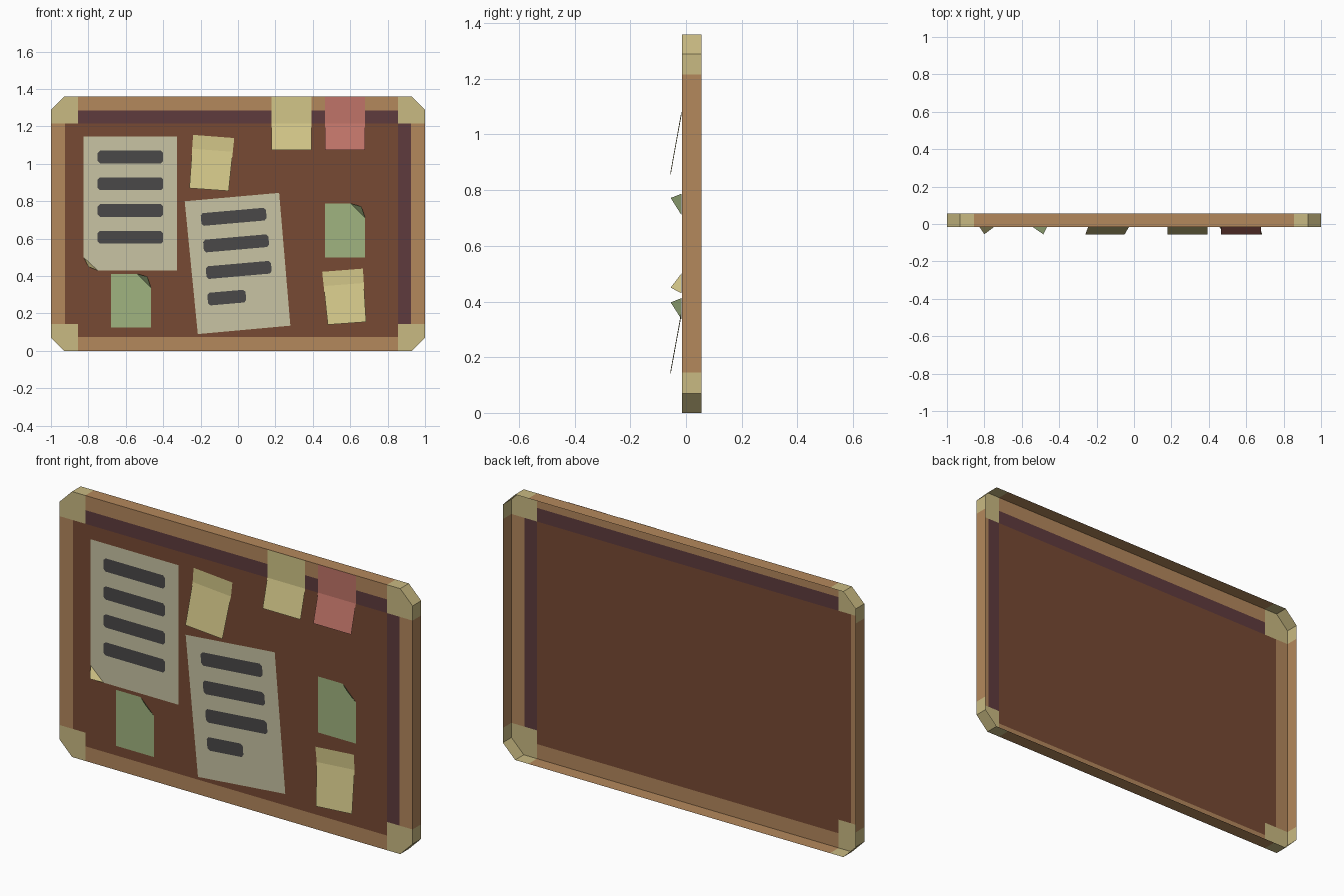
import bpy, bmesh, math
from mathutils import Vector

if "Cube" in bpy.data.objects:
    bpy.data.objects.remove(bpy.data.objects["Cube"])

FRONT, BACK, H = -0.015, 0.055, 1.36


def mat(name, hexcol):
    m = bpy.data.materials.new(name)
    c = [int(hexcol[i:i + 2], 16) / 255 for i in (0, 2, 4)]
    m.diffuse_color = [v / 12.92 if v <= 0.04045 else ((v + 0.055) / 1.055) ** 2.4 for v in c] + [1]
    m.use_nodes = True
    m.node_tree.nodes["Principled BSDF"].inputs["Base Color"].default_value = m.diffuse_color
    return m


wood = mat("frame wood", "B4885C")
brass = mat("pale corner", "C9BA82")
cork = mat("brown board", "774A33")
shade = mat("plum band", "5F3B3D")
paper = mat("paper", "C8C4A4")
ink = mat("dark ink", "4A4848")
yellow = mat("yellow note", "D2C688")
pink = mat("pink note", "C07468")
green = mat("green note", "A0B480")


def finish(bm, name, mats):
    me = bpy.data.meshes.new(name)
    bm.to_mesh(me)
    bm.free()
    for m in mats:
        me.materials.append(m)
    ob = bpy.data.objects.new(name, me)
    bpy.context.collection.objects.link(ob)
    return ob


def faces(name, polys, m):
    """Thin sheet made of polygons that face the front (-y)."""
    bm = bmesh.new()
    for p in polys:
        f = bm.faces.new([bm.verts.new(v) for v in p])
        f.normal_update()
        if f.normal.y > 0:
            f.normal_flip()
    bmesh.ops.remove_doubles(bm, verts=bm.verts[:], dist=1e-5)
    return finish(bm, name, [m])


# Board: clipped-corner front plate with side walls, open at the back
bm = bmesh.new()
c = 0.07
outline = [(-1 + c, 0), (1 - c, 0), (1, c), (1, H - c), (1 - c, H), (-1 + c, H), (-1, H - c), (-1, c)]
plate = bm.faces.new([bm.verts.new((x, FRONT, z)) for x, z in outline])
ext = bmesh.ops.extrude_edge_only(bm, edges=bm.edges[:])
for v in ext["geom"]:
    if isinstance(v, bmesh.types.BMVert):
        v.co.y = BACK
bmesh.ops.recalc_face_normals(bm, faces=bm.faces[:])
plate.normal_update()
if plate.normal.y > 0:
    bmesh.ops.reverse_faces(bm, faces=bm.faces[:])
for d in (0.075, 0.145):
    for co, no in (((1 - d, 0, 0), (1, 0, 0)), ((d - 1, 0, 0), (1, 0, 0)),
                   ((0, 0, d), (0, 0, 1)), ((0, 0, H - d), (0, 0, 1))):
        bmesh.ops.bisect_plane(bm, geom=bm.verts[:] + bm.edges[:] + bm.faces[:],
                               plane_co=co, plane_no=no)
# Colours by distance from the border
for f in bm.faces:
    p = f.calc_center_median()
    dx, dz = 1 - abs(p.x), min(p.z, H - p.z)
    if dx < 0.145 and dz < 0.145:
        f.material_index = 1
    elif dx < 0.075 or dz < 0.075:
        f.material_index = 0
    elif p.x > 0.855 or p.z > H - 0.145:
        f.material_index = 3
    else:
        f.material_index = 2
finish(bm, "framed_board", [wood, brass, cork, shade])


def bar(name, x, z, length, deg):
    """Dark printed line with clipped ends."""
    a, h, k = length / 2, 0.034, 0.012
    pts = [(-a + k, -h), (a - k, -h), (a, -h + k), (a, h - k),
           (a - k, h), (-a + k, h), (-a, h - k), (-a, -h + k)]
    r = math.radians(deg)
    faces(name, [[(x + u * math.cos(r) - w * math.sin(r), FRONT - 0.004,
                   z + u * math.sin(r) + w * math.cos(r)) for u, w in pts]], ink)


# Upright sheet with a curled lower-left corner
ys = FRONT - 0.002
a, b = (-0.825, ys, 0.50), (-0.75, ys, 0.43)
faces("upright_sheet", [[a, b, (-0.325, ys, 0.43), (-0.325, ys, 1.145), (-0.825, ys, 1.145)]], paper)
faces("sheet_curl", [[a, b, (-0.80, -0.055, 0.45)]], yellow)
for i in range(4):
    bar("upright_line_%d" % i, -0.575, 1.037 - 0.1433 * i, 0.35, 0)

# Tilted sheet
faces("tilted_sheet", [[(-0.285, ys, 0.80), (-0.215, ys, 0.09), (0.28, ys, 0.135), (0.22, ys, 0.845)]], paper)
for i, (x, z, l) in enumerate([(-0.023, 0.717, 0.35), (-0.01, 0.575, 0.35),
                               (0.004, 0.433, 0.35), (-0.06, 0.285, 0.205)]):
    bar("tilted_line_%d" % i, x, z, l, 5)


def sticky(name, tl, tr, br, bl, fold, m):
    """Note stuck along the top, lower part lifting off the board."""
    p = [Vector((q[0], ys, q[1])) for q in (tl, tr, br, bl)]
    fl, fr = p[0].lerp(p[3], fold), p[1].lerp(p[2], fold)
    p[2].y = p[3].y = -0.055
    faces(name, [[p[0], p[1], fr, fl], [fl, fr, p[2], p[3]]], m)


sticky("upper_yellow_note", (-0.24, 1.155), (-0.02, 1.138), (-0.05, 0.855), (-0.26, 0.87), 0.26, yellow)
sticky("lower_yellow_note", (0.45, 0.423), (0.668, 0.44), (0.685, 0.155), (0.48, 0.14), 0.27, yellow)
sticky("top_yellow_note", (0.178, H), (0.393, H), (0.393, 1.073), (0.178, 1.073), 0.5, yellow)
sticky("top_pink_note", (0.465, H), (0.68, H), (0.68, 1.073), (0.465, 1.073), 0.5, pink)

# Green notes with a curled upper-right corner
for name, x, z in (("right_green_note", 0.465, 0.50), ("left_green_note", -0.68, 0.125)):
    w, h, k = 0.215, 0.287, 0.075
    p, q = (x + w - k, ys, z + h), (x + w, ys, z + h - k)
    faces(name, [[(x, ys, z), (x + w, ys, z), q, p, (x, ys, z + h)],
                 [p, q, (x + w - 0.02, -0.055, z + h - 0.015)]], green)
